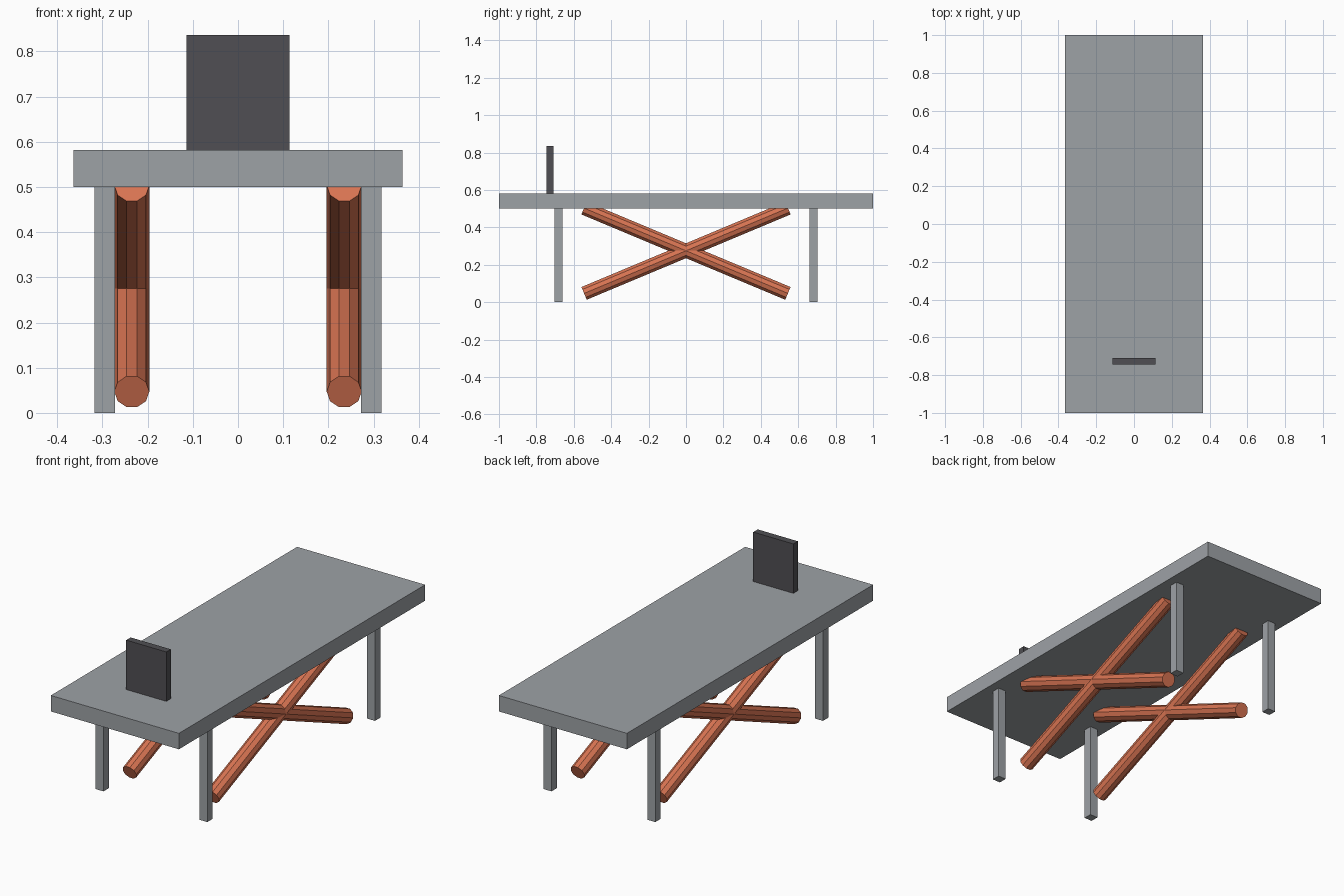
import bpy
import bmesh
from math import atan2, hypot, pi
from mathutils import Matrix, Vector

cube = bpy.data.objects.get("Cube")
if cube:
    bpy.data.objects.remove(cube, do_unlink=True)


def material(name, rgb):
    m = bpy.data.materials.new(name)
    m.use_nodes = True
    m.diffuse_color = (*rgb, 1)
    m.node_tree.nodes["Principled BSDF"].inputs["Base Color"].default_value = (*rgb, 1)
    return m


GREY = material("light grey", (0.34, 0.36, 0.38))
DARK = material("charcoal", (0.08, 0.078, 0.087))
ORANGE = material("burnt orange", (0.69, 0.175, 0.085))


def finish(name, bm, mat):
    mesh = bpy.data.meshes.new(name)
    bm.to_mesh(mesh)
    bm.free()
    mesh.materials.append(mat)
    obj = bpy.data.objects.new(name, mesh)
    bpy.context.collection.objects.link(obj)
    return obj


def box(name, centre, size, mat):
    bm = bmesh.new()
    bmesh.ops.create_cube(bm, size=1, matrix=Matrix.Translation(centre) @ Matrix.Diagonal((*size, 1)))
    return finish(name, bm, mat)


def beam(name, start, end, radius, mat):
    # Ten-sided bar lying in a side plane, flat side up
    a, b = Vector(start), Vector(end)
    d = b - a
    tilt = atan2(d.z, d.y) - pi / 2
    bm = bmesh.new()
    bmesh.ops.create_cone(
        bm, cap_ends=True, segments=10, radius1=radius, radius2=radius, depth=d.length,
        matrix=Matrix.Translation((a + b) / 2) @ Matrix.Rotation(tilt, 4, "X") @ Matrix.Rotation(pi / 2, 4, "Z"))
    return finish(name, bm, mat)


# Slab top and upright panel
box("table_top", (0, 0, 0.541), (0.728, 2, 0.082), GREY)
box("upright_panel", (0, -0.727, 0.709), (0.228, 0.036, 0.254), DARK)

# Legs and crossed braces on each side
for side, x in (("left", 1), ("right", -1)):
    for end, y in (("front", -1), ("back", 1)):
        box(f"{end}_{side}_leg", (0.295 * x, 0.681 * y, 0.25), (0.045, 0.044, 0.5), GREY)
        beam(f"{end}_{side}_brace", (0.235 * x, 0.545 * y, 0.047),
             (0.235 * x, -0.545 * y, 0.503), 0.0387, ORANGE)
